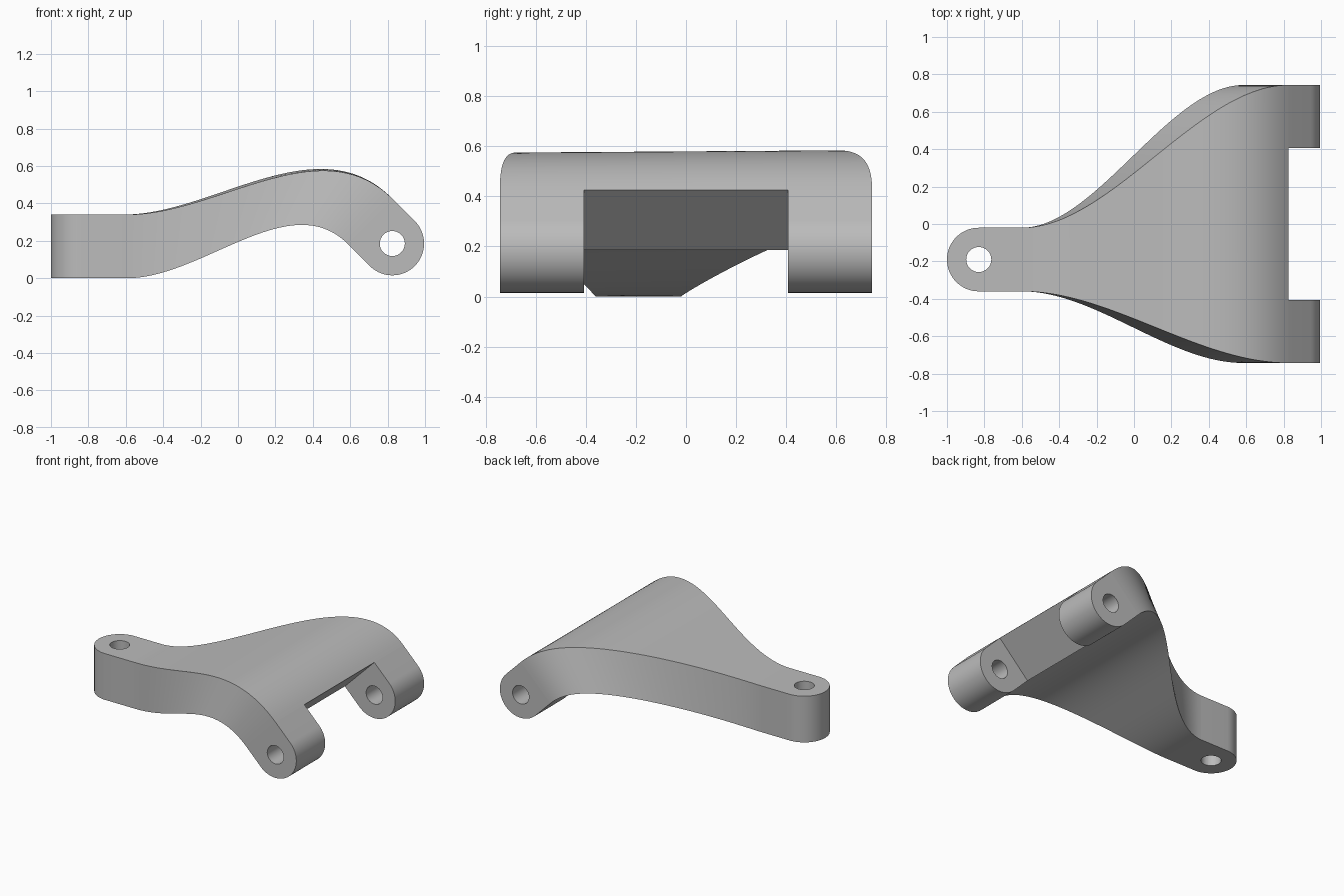
import bpy, bmesh, math
from mathutils import Vector

cube = bpy.data.objects.get("Cube")
if cube:
    bpy.data.objects.remove(cube)

grey = bpy.data.materials.new("plain grey")
grey.use_nodes = True
COLOUR = (0.5, 0.5, 0.5, 1)
grey.diffuse_color = COLOUR
grey.node_tree.nodes["Principled BSDF"].inputs["Base Color"].default_value = COLOUR

THICK = 0.34        # plate thickness
R = THICK / 2       # radius of both rounded ends
HOLE = 0.067
HALF = 0.743        # half width of the wide end
SLOT = 0.407        # half width of the gap between the lugs
EYE = Vector((-0.83, -0.19))
NECK = -0.6         # where the eye meets the body
PIVOT = Vector((0.825, 0.185))


def new_object(name, bm):
    bmesh.ops.recalc_face_normals(bm, faces=bm.faces)
    mesh = bpy.data.meshes.new(name)
    bm.to_mesh(mesh)
    bm.free()
    mesh.materials.append(grey)
    ob = bpy.data.objects.new(name, mesh)
    bpy.context.collection.objects.link(ob)
    return ob


def prism(name, points, direction):
    """Extrude a flat outline along a direction."""
    bm = bmesh.new()
    face = bm.faces.new([bm.verts.new(p) for p in points])
    ext = bmesh.ops.extrude_face_region(bm, geom=[face])["geom"]
    moved = [g for g in ext if isinstance(g, bmesh.types.BMVert)]
    bmesh.ops.translate(bm, verts=moved, vec=direction)
    return new_object(name, bm)


def arc(centre, radius, start, end, n):
    return [centre + radius * Vector((math.cos(a), math.sin(a)))
            for a in (start + (end - start) * i / n for i in range(n + 1))]


def smooth(ob):
    bpy.ops.object.select_all(action='DESELECT')
    ob.select_set(True)
    bpy.context.view_layer.objects.active = ob
    bpy.ops.object.shade_smooth_by_angle(angle=math.radians(30))


def drill(ob, cutter):
    """Cut a hole, bake the result and drop the cutter."""
    cutter.hide_render = True
    mod = ob.modifiers.new("hole", 'BOOLEAN')
    mod.operation = 'DIFFERENCE'
    mod.solver = 'EXACT'
    mod.object = cutter
    bpy.ops.object.select_all(action='DESELECT')
    ob.select_set(True)
    bpy.context.view_layer.objects.active = ob
    bpy.ops.object.modifier_apply(modifier=mod.name)
    bpy.data.objects.remove(cutter)
    smooth(ob)


def bezier(p, t):
    s = 1 - t
    w = (s ** 3, 3 * s * s * t, 3 * s * t * t, t ** 3)
    return sum((Vector(q) * k for q, k in zip(p, w)), Vector((0, 0)))


# Flared body: loft between an upper and a lower S-curve
d = R * math.sqrt(2)
end_low = Vector((PIVOT.x - d, PIVOT.y))
end_top = Vector((PIVOT.x, PIVOT.y + d))
top_curve = [(NECK, THICK), (-0.12, THICK), end_top + Vector((-0.39, 0.39)), end_top]
low_curve = [(NECK, 0), (-0.2, 0), end_low + Vector((-0.313, 0.313)), end_low]

bm = bmesh.new()
rings = []
N = 48
for i in range(N + 1):
    ring = []
    for curve, sides in ((low_curve, (-1, 1)), (top_curve, (1, -1))):
        p = bezier(curve, i / N)
        f = (p.x - NECK) / (curve[3][0] - NECK)
        s = f * f * (3 - 2 * f)
        for side in sides:
            neck_y = EYE.y + side * R
            y = neck_y + (side * HALF - neck_y) * s
            tilt = 0.006 * side * math.sin(math.pi * f)
            ring.append(bm.verts.new((p.x, y, p.y + tilt)))
    rings.append(ring)
for a, b in zip(rings, rings[1:]):
    for k in range(4):
        m = (k + 1) % 4
        bm.faces.new((a[k], a[m], b[m], b[k]))
bm.faces.new(rings[0])
bm.faces.new(rings[-1])
smooth(new_object("flared_body", bm))

# Rounded eye with a vertical hole at the narrow end
outline = [Vector((NECK, EYE.y + R))]
outline += arc(EYE, R, math.pi / 2, math.pi * 1.5, 32)
outline += [Vector((NECK, EYE.y - R))]
eye = prism("mounting_eye", [(p.x, p.y, 0) for p in outline], (0, 0, THICK))
bore = arc(EYE, HOLE, 0, math.tau, 32)[:-1]
drill(eye, prism("eye_cutter", [(p.x, p.y, -0.1) for p in bore], (0, 0, 0.6)))

# Two angled lugs with a crosswise hole at the wide end
outline = [end_low] + arc(PIVOT, R, -math.pi * 0.75, math.pi / 4, 32) + [end_top]
bore = arc(PIVOT, HOLE, 0, math.tau, 32)[:-1]
for name, y0 in (("right_lug", -HALF), ("left_lug", SLOT)):
    width = HALF - SLOT
    lug = prism(name, [(p.x, y0, p.y) for p in outline], (0, width, 0))
    drill(lug, prism("lug_cutter", [(p.x, y0 - 0.1, p.y) for p in bore],
                     (0, width + 0.2, 0)))
